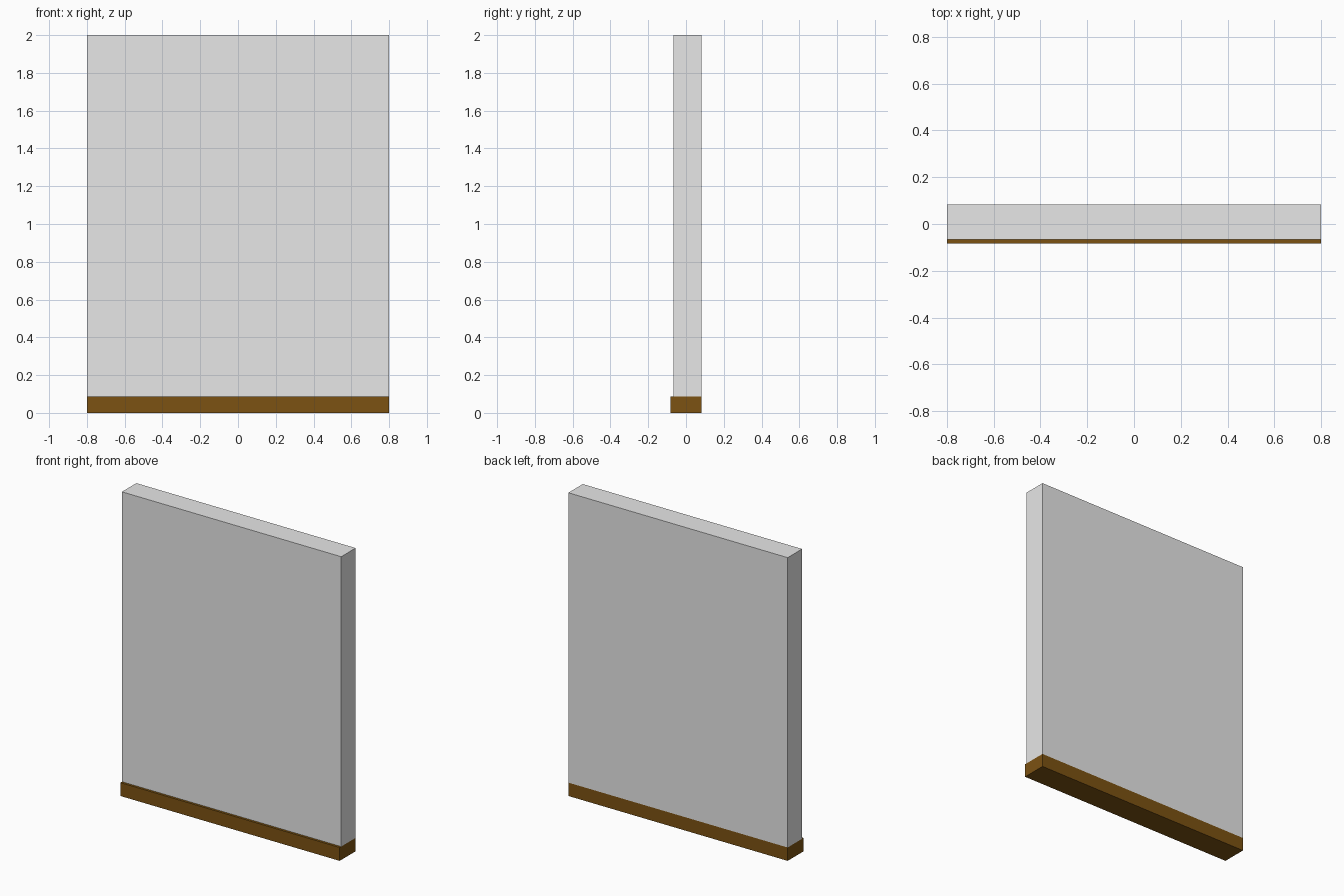
import bpy

if "Cube" in bpy.data.objects:
    bpy.data.objects.remove(bpy.data.objects["Cube"])


def material(name, rgb):
    m = bpy.data.materials.new(name)
    m.diffuse_color = (*rgb, 1.0)
    m.use_nodes = True
    m.node_tree.nodes["Principled BSDF"].inputs["Base Color"].default_value = m.diffuse_color
    return m


def box(name, lo, hi, mat):
    bpy.ops.mesh.primitive_cube_add(size=1, location=[(a + b) / 2 for a, b in zip(lo, hi)])
    ob = bpy.context.object
    ob.name = name
    ob.scale = [b - a for a, b in zip(lo, hi)]
    bpy.ops.object.transform_apply(location=False, rotation=False, scale=True)
    ob.data.materials.append(mat)
    return ob


plaster = material("light grey plaster", (0.8, 0.8, 0.8))
wood = material("brown wood", (0.2, 0.085, 0.006))

BASE_TOP = 0.088

# Skirting: full depth, projecting past the wall at the front only
box("skirting_board", (-0.8, -0.083, 0), (0.8, 0.083, BASE_TOP), wood)
# Wall panel standing on the skirting, flush at the back and ends
box("wall_panel", (-0.8, -0.067, BASE_TOP), (0.8, 0.083, 2.0), plaster)
